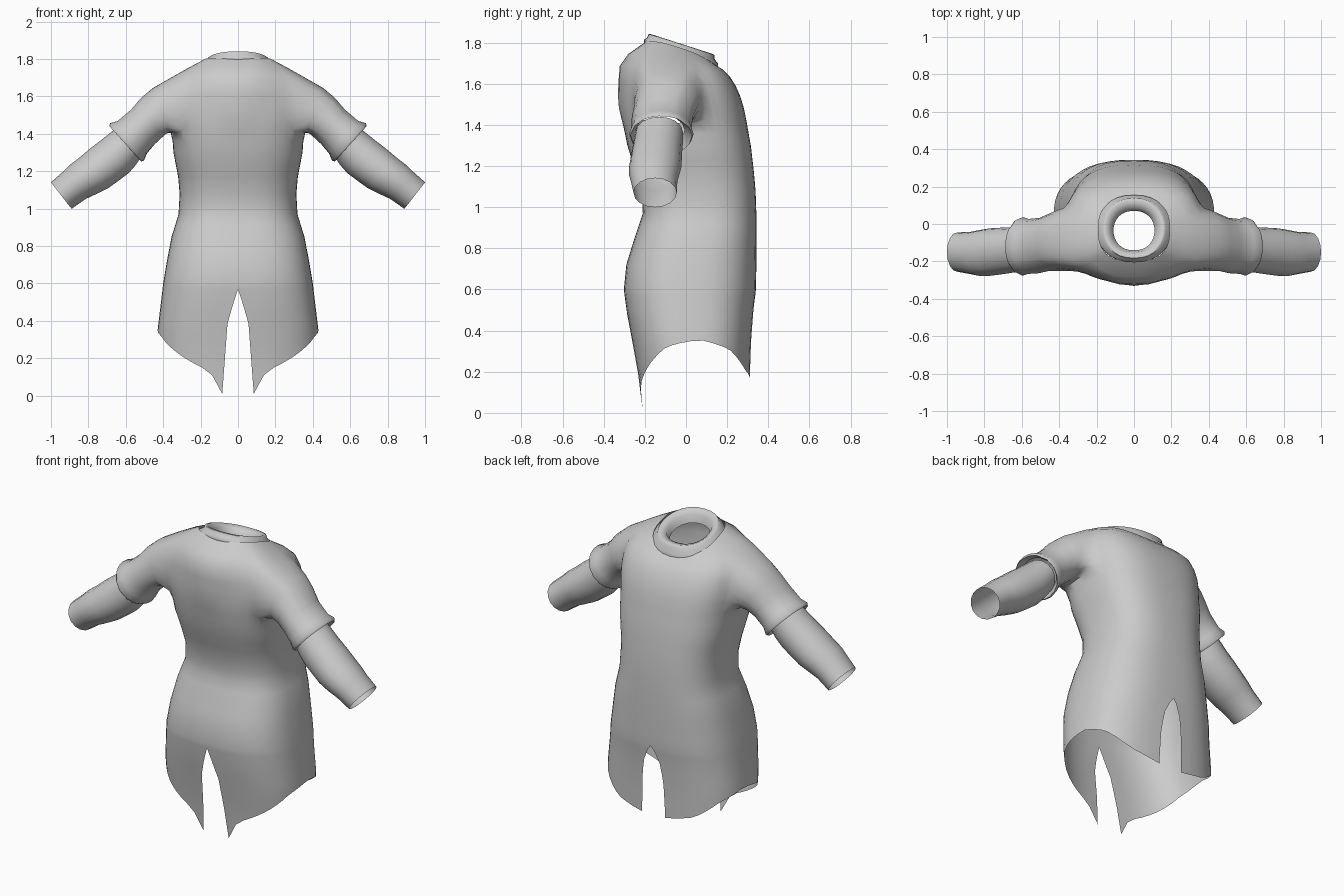
import bpy, bmesh, math
from mathutils import Vector

if "Cube" in bpy.data.objects:
    bpy.data.objects.remove(bpy.data.objects["Cube"])

cloth = bpy.data.materials.new("grey cloth")
cloth.use_nodes = True
cloth.diffuse_color = (0.6, 0.6, 0.6, 1)
cloth.node_tree.nodes["Principled BSDF"].inputs["Base Color"].default_value = (0.6, 0.6, 0.6, 1)


def interp(table, t):
    """Piecewise linear lookup; each row is a key followed by its values."""
    if t <= table[0][0]:
        return table[0][1:]
    for a, b in zip(table, table[1:]):
        if t <= b[0]:
            k = (t - a[0]) / (b[0] - a[0])
            return [p + (q - p) * k for p, q in zip(a[1:], b[1:])]
    return table[-1][1:]


def finish(bm, name, angle=60):
    bmesh.ops.mirror(bm, geom=bm.verts[:] + bm.edges[:] + bm.faces[:], axis='X', merge_dist=0.001)
    bmesh.ops.recalc_face_normals(bm, faces=bm.faces)
    if name == "tunic_body":  # soften chest, shoulders and armpits
        soft = [v for v in bm.verts if v.co.z > 1.3 and abs(v.co.x) < 0.5 and not v.is_boundary]
        for _ in range(2):
            bmesh.ops.smooth_vert(bm, verts=soft, factor=0.5, use_axis_x=True, use_axis_y=True, use_axis_z=True)
    mesh = bpy.data.meshes.new(name)
    bm.to_mesh(mesh)
    bm.free()
    obj = bpy.data.objects.new(name, mesh)
    bpy.context.collection.objects.link(obj)
    mesh.materials.append(cloth)
    bpy.ops.object.select_all(action='DESELECT')
    obj.select_set(True)
    bpy.context.view_layer.objects.active = obj
    bpy.ops.object.shade_smooth_by_angle(angle=math.radians(angle))


def grid_faces(bm, rows, closed=False, skip=lambda i, j: False):
    for i in range(len(rows) - 1):
        n = len(rows[i])
        for j in range(n if closed else n - 1):
            if not skip(i, j):
                k = (j + 1) % n
                bm.faces.new((rows[i][j], rows[i][k], rows[i + 1][k], rows[i + 1][j]))


# body outline: height, half width, front y, back y, tilt
BODY = [
    (0.0, .43, -.21, .31, 0), (0.2, .43, -.235, .312, 0), (0.35, .43, -.262, .317, 0),
    (0.5, .412, -.29, .328, 0), (0.6, .40, -.302, .34, 0), (0.72, .38, -.29, .342, 0),
    (0.85, .355, -.25, .343, 0), (0.97, .318, -.21, .342, 0), (1.08, .312, -.215, .338, 0),
    (1.17, .32, -.245, .33, 0), (1.3, .345, -.285, .315, 0), (1.42, .355, -.31, .295, 0),
    (1.5, .37, -.318, .28, 0), (1.58, .375, -.312, .255, -.03), (1.66, .36, -.30, .215, -.1),
    (1.70, .29, -.26, .18, -.16), (1.735, .19, -.2, .14, -.33)]
FRONT_SLIT = [(0.0, .085), (0.2, .07), (0.4, .055), (0.57, 0.0)]
BACK_SLIT = [(0.17, .078), (0.4, .07), (0.54, .045), (0.6, 0.0)]
# hem height by angle from front to back
HEM = [(-90, .01), (-81, .13), (-52, .22), (-20, .32), (5, .355), (35, .31), (65, .21), (90, .17)]
LEVELS = [1.735, 1.7, 1.66, 1.6, 1.54, 1.48, 1.42, 1.36, 1.3, 1.23, 1.17, 1.08, 1.02,
          .97, .91, .85, .78, .72, .66, .6, .57]
COLS, HEM_ROWS, POWER = 24, 6, 0.75


def body_point(level, j):
    w, front, back, tilt = interp(BODY, level)
    a0, a1 = [math.acos((interp(s, level)[0] / w) ** (1 / POWER)) for s in (FRONT_SLIT, BACK_SLIT)]
    a = -a0 + (a0 + a1) * j / COLS
    x = w * max(math.cos(a), 0) ** POWER
    s = math.sin(a)
    y = (front + back) / 2 + (back - front) / 2 * math.copysign(abs(s) ** POWER, s)
    if x < 1e-4:
        x = 0
    z = level + tilt * y
    if level > 1.6:
        z += 0.03 * (x / w) ** 2
    # draped V on the chest
    if s < -0.5 and 1.45 < level < 1.72:
        width = 0.03 + 0.2 * (level - 1.46) / 0.28
        y -= 0.035 * min(max((width - x) / 0.06, 0), 1)
        if abs(level - 1.6) < 0.01 and x < 0.05:
            y += 0.03
    return Vector((x, y, z))


bm = bmesh.new()
rows = [[bm.verts.new(body_point(z, j)) for j in range(COLS + 1)] for z in LEVELS]
for r in range(1, HEM_ROWS + 1):
    row = []
    for j in range(COLS + 1):
        hem = interp(HEM, -90 + 180 * j / COLS)[0]
        row.append(bm.verts.new(body_point(.57 + (hem - .57) * r / HEM_ROWS, j)))
    rows.append(row)

# armhole block, left open for the sleeve
I0, I1, J0, J1 = 2, 6, 6, 14
grid_faces(bm, rows, skip=lambda i, j: I0 <= i < I1 and J0 <= j < J1)
hole = ([rows[I0][j] for j in range(J0, J1)] + [rows[i][J1] for i in range(I0, I1)]
        + [rows[I1][j] for j in range(J1, J0, -1)] + [rows[i][J0] for i in range(I1, I0, -1)])
mid_y = (rows[4][J0].co.y + rows[4][J1].co.y) / 2
half_y = (rows[4][J1].co.y - rows[4][J0].co.y) / 2
angles = [math.atan2((v.co.z - 1.54) / 0.13, (v.co.y - mid_y) / half_y) for v in hole]


def sleeve_ring(bm, ring, angles):
    """ring: centre x, y, z, half height, half depth, lean of the ring in degrees"""
    x, y, z, h, d, lean = ring
    up = Vector((math.sin(math.radians(lean)), 0, math.cos(math.radians(lean))))
    return [bm.verts.new(Vector((x, y + d * math.cos(a), z)) + up * h * math.sin(a)) for a in angles]


# upper sleeve with flared cuff, grown from the armhole
UPPER = [(.425, -.09, 1.525, .13, .17, 20), (.46, -.10, 1.485, .122, .16, 29),
         (.505, -.115, 1.44, .112, .148, 36), (.565, -.12, 1.382, .117, .147, 42),
         (.593, -.12, 1.357, .135, .157, 42), (.603, -.12, 1.347, .128, .15, 42),
         (.575, -.125, 1.375, .1, .118, 42)]
grid_faces(bm, [hole] + [sleeve_ring(bm, r, angles) for r in UPPER], closed=True)
finish(bm, "tunic_body")

# lower sleeves
LOWER = [(.575, -.13, 1.365, .1, .115, 42), (.62, -.135, 1.315, .11, .12, 42),
         (.66, -.14, 1.277, .115, .122, 42), (.715, -.145, 1.235, .115, .125, 42),
         (.77, -.15, 1.192, .112, .127, 42), (.83, -.155, 1.155, .105, .122, 42),
         (.875, -.155, 1.125, .095, .113, 40), (.945, -.15, 1.07, .09, .105, 38)]
bm = bmesh.new()
turn = [2 * math.pi * k / 16 for k in range(16)]
grid_faces(bm, [sleeve_ring(bm, r, turn) for r in LOWER], closed=True)
finish(bm, "lower_sleeves")

# rolled collar: half width, front y, back y, height at y = 0; slopes down to the back
COLLAR = [(.19, -.195, .135, 1.715), (.205, -.205, .155, 1.728), (.2, -.205, .155, 1.748),
          (.178, -.19, .14, 1.762), (.168, -.182, .138, 1.783), (.155, -.17, .125, 1.786),
          (.125, -.15, .085, 1.765), (.11, -.14, .07, 1.72)]
bm = bmesh.new()
rows = []
for w, front, back, z in COLLAR:
    row = []
    for k in range(17):
        a = math.pi * (k / 16 - 0.5)
        y = (front + back) / 2 + (back - front) / 2 * math.sin(a)
        row.append(bm.verts.new((w * max(math.cos(a), 0) ** 0.85 if 0 < k < 16 else 0, y, z - 0.32 * y)))
    rows.append(row)
grid_faces(bm, rows)
finish(bm, "collar")
